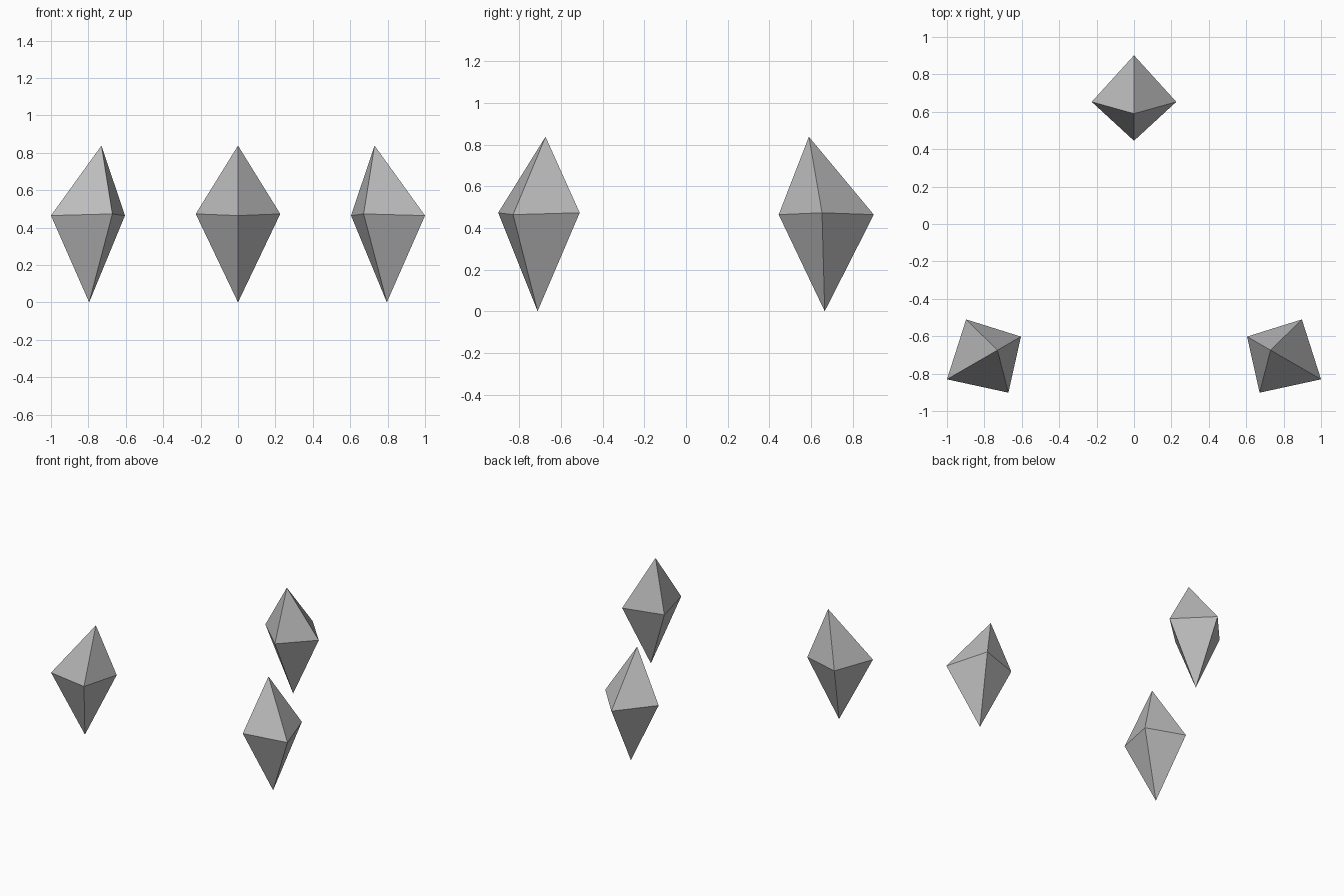
import bpy
from math import radians
from mathutils import Matrix, Vector

cube = bpy.data.objects.get("Cube")
if cube:
    bpy.data.objects.remove(cube)

# One plain grey for every crystal
grey = bpy.data.materials.new("grey_stone")
grey.use_nodes = True
colour = (0.5, 0.5, 0.5, 1)
grey.diffuse_color = colour
grey.node_tree.nodes["Principled BSDF"].inputs["Base Color"].default_value = colour

# The crystals stand in a ring around this point and lean inward
ring_centre = Vector((0, -0.253, 0))
tip_top = (0, 0.843, 0.838)
tip_bottom = (0, 0.919, 0)
girdle = [(0.226, 0.906, 0.473), (0, 1.1547, 0.464),
          (-0.226, 0.906, 0.473), (0, 0.698, 0.464)]


def crystal(name, angle):
    """Four-sided double pyramid, turned around the ring centre."""
    turn = Matrix.Translation(ring_centre) @ Matrix.Rotation(radians(angle), 4, 'Z')
    points = [turn @ Vector(p) for p in girdle + [tip_top, tip_bottom]]
    faces = []
    for i in range(4):
        j = (i + 1) % 4
        faces += [(i, j, 4), (j, i, 5)]
    mesh = bpy.data.meshes.new(name)
    mesh.from_pydata(points, [], faces)
    mesh.materials.append(grey)
    bpy.context.collection.objects.link(bpy.data.objects.new(name, mesh))


for name, angle in (("back_crystal", 0), ("front_right_crystal", 120),
                    ("front_left_crystal", 240)):
    crystal(name, angle)
